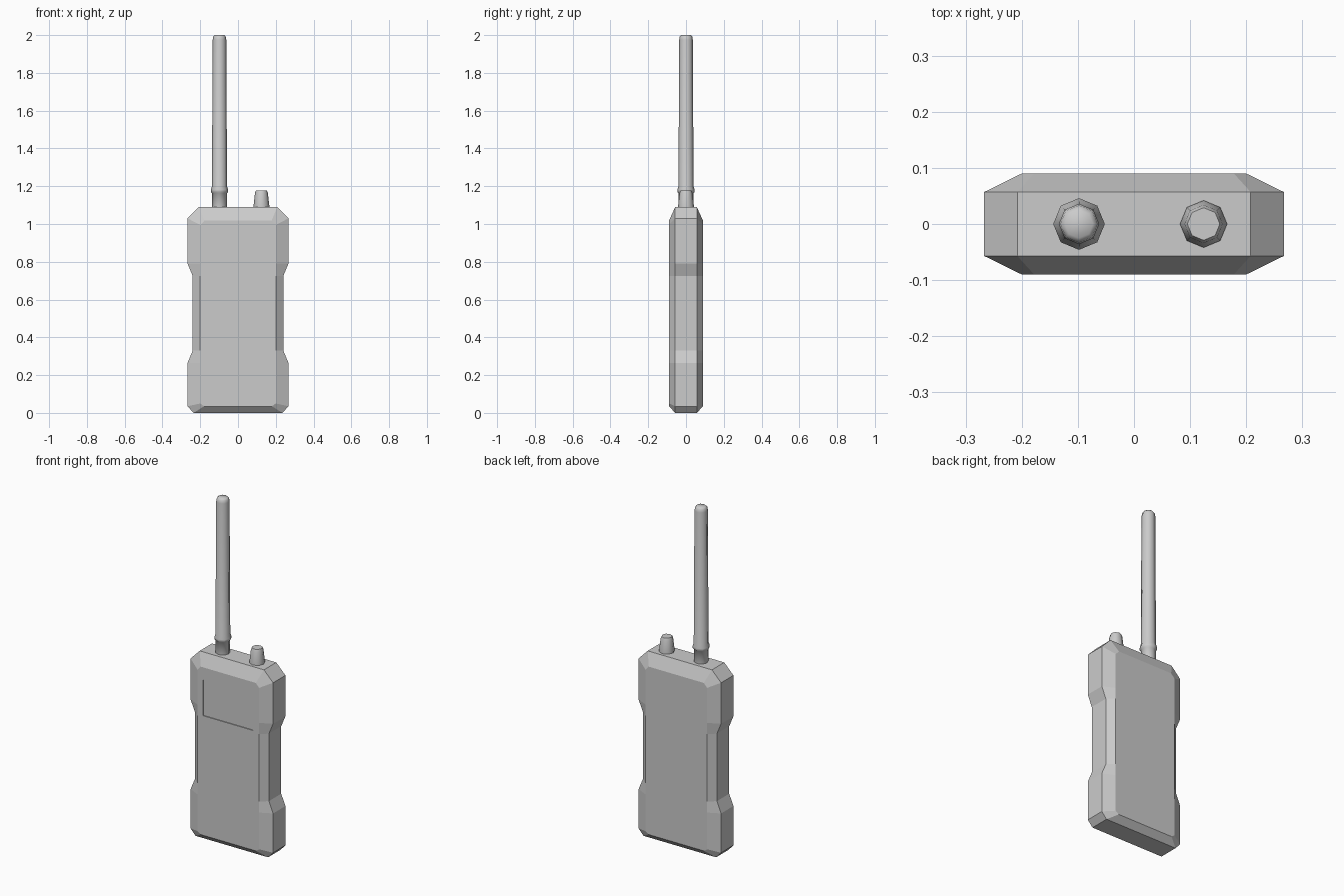
import bpy, bmesh, math

if "Cube" in bpy.data.objects:
    bpy.data.objects.remove(bpy.data.objects["Cube"])


def make_object(name, bm):
    bmesh.ops.recalc_face_normals(bm, faces=bm.faces)
    mesh = bpy.data.meshes.new(name)
    bm.to_mesh(mesh)
    bm.free()
    obj = bpy.data.objects.new(name, mesh)
    bpy.context.collection.objects.link(obj)
    return obj


def loft(bm, rings):
    """Skin a list of closed rings and cap both ends."""
    loops = [[bm.verts.new(p) for p in ring] for ring in rings]
    n = len(loops[0])
    for a, b in zip(loops, loops[1:]):
        for i in range(n):
            j = (i + 1) % n
            bm.faces.new((a[i], a[j], b[j], b[i]))
    bm.faces.new(loops[0])
    bm.faces.new(loops[-1])


def lathe(name, x, profile, sides=8):
    """Turn a (radius, z) profile around a vertical axis at x."""
    bm = bmesh.new()
    angles = [2 * math.pi * i / sides for i in range(sides)]
    loft(bm, [[(x + r * math.cos(a), r * math.sin(a), z) for a in angles]
              for r, z in profile])
    obj = make_object(name, bm)
    bpy.ops.object.select_all(action='DESELECT')
    obj.select_set(True)
    bpy.context.view_layer.objects.active = obj
    bpy.ops.object.shade_smooth_by_angle(angle=math.radians(50))
    return obj


def mirrored(half, y):
    """Close a right-hand (x, z) outline with its mirror image."""
    return [(x, y, z) for x, z in half] + [(-x, y, z) for x, z in reversed(half)]


# Body: waisted side outline, chamfered in to flat front and back panels
outer = [(0.235, 0), (0.267, 0.035), (0.267, 0.265), (0.24, 0.33),
         (0.24, 0.725), (0.267, 0.79), (0.267, 1.03), (0.208, 1.09)]
panel = [(0.18, 0.035), (0.2, 0.05), (0.2, 0.265), (0.2, 0.33),
         (0.2, 0.725), (0.2, 0.79), (0.2, 0.995), (0.178, 1.018)]
bm = bmesh.new()
loft(bm, [mirrored(panel, -0.09), mirrored(outer, -0.057),
          mirrored(outer, 0.057), mirrored(panel, 0.09)])
body = make_object("body", bm)

# Shallow screen recess in the front panel
bm = bmesh.new()
sx0, sx1, sz0, sz1 = -0.164, 0.16, 0.735, 0.945
loft(bm, [[(sx0, y, sz0), (sx1, y, sz0), (sx1, y, sz1), (sx0, y, sz1)]
          for y in (-0.12, -0.085)])
cutter = make_object("screen_cutter", bm)
cutter.hide_render = True
cutter.display_type = 'WIRE'
cut = body.modifiers.new("screen_recess", 'BOOLEAN')
cut.operation = 'DIFFERENCE'
cut.solver = 'EXACT'
cut.object = cutter

# Antenna with a collar near its foot and a rounded tip
lathe("antenna", -0.098, [(0.039, 1.08), (0.039, 1.163), (0.046, 1.17),
                          (0.046, 1.182), (0.04, 1.2), (0.036, 1.975),
                          (0.033, 1.992), (0.025, 2.0)])

# Tapered control knob
lathe("control_knob", 0.124, [(0.042, 1.08), (0.042, 1.095), (0.034, 1.165),
                              (0.029, 1.178)])
